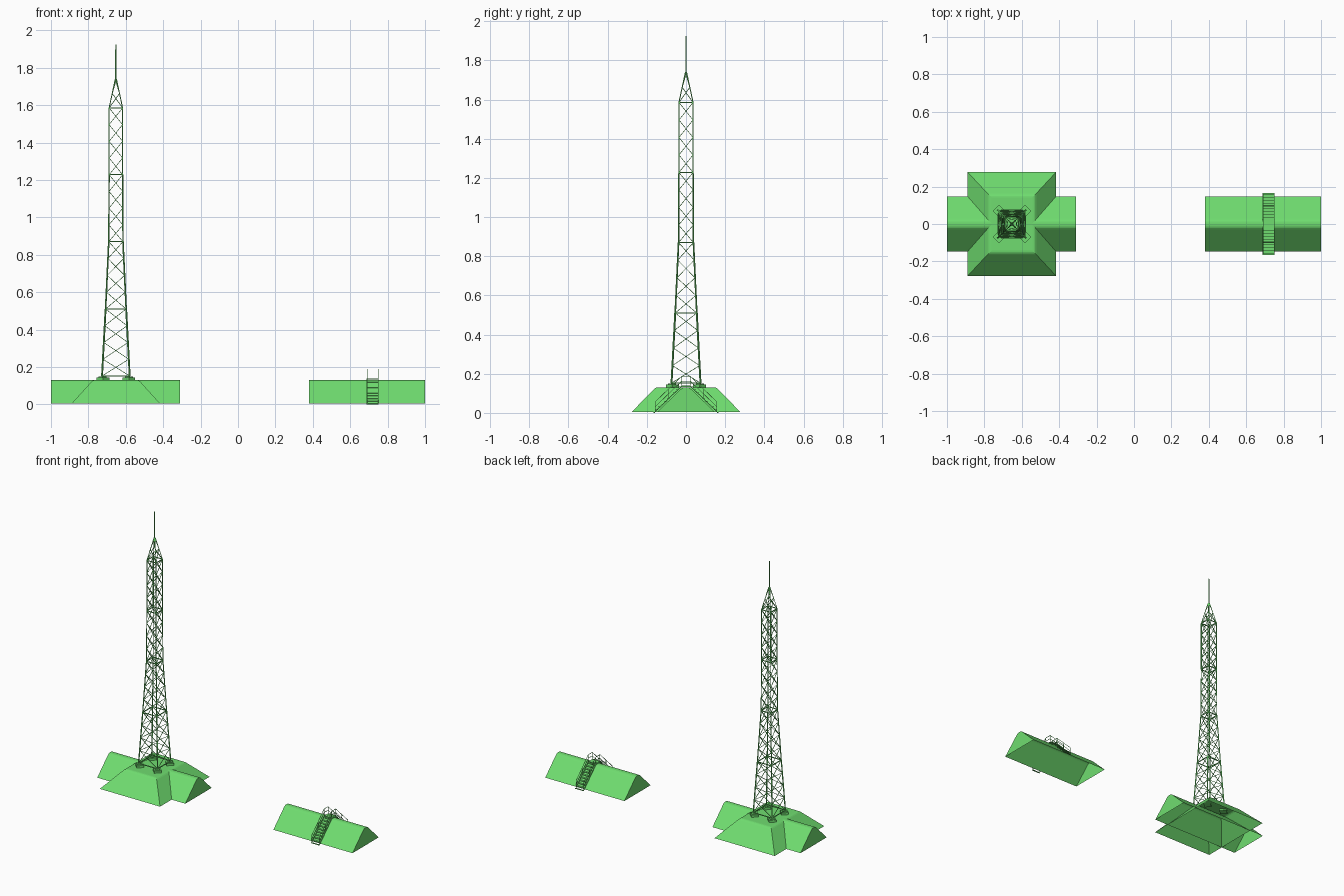
import bpy, bmesh, math
from mathutils import Vector, Matrix

if "Cube" in bpy.data.objects:
    bpy.data.objects.remove(bpy.data.objects["Cube"])

green = bpy.data.materials.new("green")
green.diffuse_color = (0.16, 0.72, 0.16, 1)
green.use_nodes = True
green.node_tree.nodes["Principled BSDF"].inputs["Base Color"].default_value = green.diffuse_color


def finish(bm, name, fix=True):
    if fix:
        bmesh.ops.recalc_face_normals(bm, faces=bm.faces)
    me = bpy.data.meshes.new(name)
    bm.to_mesh(me)
    bm.free()
    me.materials.append(green)
    ob = bpy.data.objects.new(name, me)
    bpy.context.collection.objects.link(ob)
    return ob


def box(bm, c, size, turn=0):
    m = Matrix.Translation(c) @ Matrix.Rotation(turn, 4, 'Z') @ Matrix.Diagonal((*size, 1))
    bmesh.ops.create_cube(bm, size=1, matrix=m)


def strut(bm, a, b, w):
    a, b = Vector(a), Vector(b)
    d = b - a
    m = Matrix.Translation((a + b) / 2) @ d.to_track_quat('Z', 'Y').to_matrix().to_4x4()
    bmesh.ops.create_cube(bm, size=1, matrix=m @ Matrix.Diagonal((w, w, d.length, 1)))


def drop_base(bm):
    # earthworks are hollow shells, open underneath
    bmesh.ops.recalc_face_normals(bm, faces=bm.faces)
    base = [f for f in bm.faces if f.normal.z < -0.9]
    bmesh.ops.delete(bm, geom=base, context='FACES')


def loft(bm, rings):
    rows = [[bm.verts.new(v) for v in r] for r in rings]
    bm.faces.new(rows[0])
    bm.faces.new(rows[-1])
    for a, b in zip(rows, rows[1:]):
        for i in range(len(a)):
            j = (i + 1) % len(a)
            bm.faces.new((a[i], a[j], b[j], b[i]))


H = 0.13
CX = -0.653

# earth dikes along x with a rounded crest
half = [(0.147, 0.005), (0.029, 0.119), (0.022, 0.125), (0.013, 0.129), (0.004, H)]
prof = [(-y, z) for y, z in half] + half[::-1]
for name, x0, x1 in (("left_dike", -1.0, -0.31), ("right_dike", 0.38, 1.0)):
    bm = bmesh.new()
    loft(bm, [[(x, y, z) for y, z in prof] for x in (x0, x1)])
    drop_base(bm)
    finish(bm, name, False)

# mound under the tower with a softened top edge
corners = ((-1, -1), (1, -1), (1, 1), (-1, 1))
bm = bmesh.new()
loft(bm, [[(CX + sx * hx, sy * hy, z) for sx, sy in corners] for hx, hy, z in
          ((0.236, 0.277, 0.005), (0.131, 0.164, 0.121), (0.125, 0.158, 0.126),
           (0.118, 0.151, 0.129), (0.11, 0.143, H))])
drop_base(bm)
finish(bm, "mound", False)

# diagonal two-step footings
bm = bmesh.new()
for sx, sy in corners:
    box(bm, (CX + sx * 0.069, sy * 0.069, H + 0.003), (0.048, 0.048, 0.024), math.pi / 4)
    box(bm, (CX + sx * 0.071, sy * 0.071, H + 0.017), (0.03, 0.03, 0.006), math.pi / 4)
finish(bm, "footings")

# lattice tower: (height, half width)
levels = [(0.152, 0.074), (0.51, 0.055), (0.87, 0.038), (1.228, 0.036), (1.585, 0.036), (1.74, 0.003)]
legs, braces, rings = bmesh.new(), bmesh.new(), bmesh.new()


def ring(z, h):
    return [Vector((CX + sx * h, sy * h, z)) for sx, sy in corners]


for k in range(5):
    (z0, h0), (z1, h1) = levels[k], levels[k + 1]
    low, high = ring(z0, h0), ring(z1, h1)
    n = 2 if k == 4 else 4
    for i in range(4):
        j = (i + 1) % 4
        strut(legs, low[i], high[i], (0.007, 0.006, 0.005, 0.005, 0.0035)[k])
        strut(rings, low[i], low[j], 0.005)
        for s in range(n):
            a, b = s / n, (s + 1) / n
            strut(braces, low[i].lerp(high[i], a), low[j].lerp(high[j], b), 0.003)
            strut(braces, low[j].lerp(high[j], a), low[i].lerp(high[i], b), 0.003)
finish(legs, "tower_legs")
finish(braces, "tower_cross_braces")
finish(rings, "tower_rings")

# mast on the tip
bm = bmesh.new()
bmesh.ops.create_cone(bm, cap_ends=True, segments=8, radius1=0.0038, radius2=0.0032, depth=0.195,
                      matrix=Matrix.Translation((CX, 0, 1.828)))
finish(bm, "mast")

# stairs over the right dike
SX = (0.69, 0.75)
bm, rails = bmesh.new(), bmesh.new()
for s in (-1, 1):
    foot, top = Vector((0, s * 0.158, 0.006)), Vector((0, s * 0.022, 0.137))
    up = Vector((0, 0, 0.05))
    for x in SX:
        o = Vector((x, 0, 0))
        strut(bm, o + foot, o + top, 0.004)
        for f in (0.5, 1):
            strut(rails, o + foot + up * f, o + top + up * f, 0.0025)
        for t in (0, 0.5, 1):
            p = o + foot.lerp(top, t)
            strut(rails, p, p + up, 0.0025)
    for i in range(9):
        p = foot.lerp(top, (i + 0.5) / 9)
        box(bm, (0.72, p.y, p.z + 0.003), (0.06, 0.015, 0.002))
    # ground pads at the foot
    box(bm, (0.72, s * 0.162, 0.002), (0.064, 0.008, 0.004))
# landing planks and rails on the crest
for y in (-0.0155, 0, 0.0155):
    box(bm, (0.72, y, 0.138), (0.06, 0.0145, 0.002))
for x in SX:
    strut(bm, (x, -0.022, 0.135), (x, 0.022, 0.135), 0.004)
    for z in (0.162, 0.187):
        strut(rails, (x, -0.022, z), (x, 0.022, z), 0.0025)
finish(bm, "stairs")
finish(rails, "stair_handrails")
